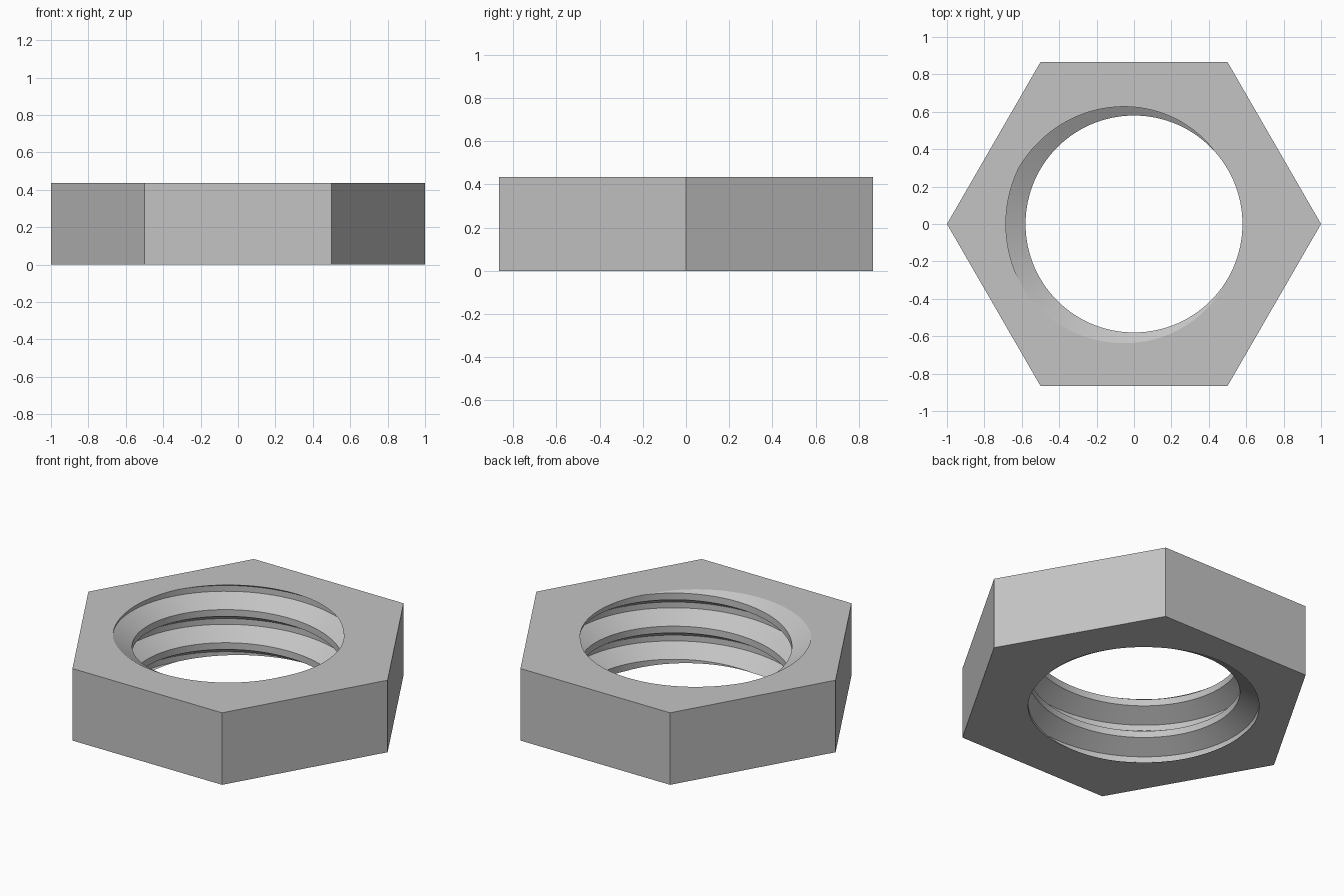
import bpy, bmesh, math

cube = bpy.data.objects.get("Cube")
if cube:
    bpy.data.objects.remove(cube, do_unlink=True)

HEIGHT, PITCH, SEGMENTS = 0.435, 0.2, 120
MINOR, MAJOR = 0.58, 0.685
# Thread profile over one pitch: (phase in degrees, radius), going upward
PROFILE = [(329, MINOR), (217, MAJOR), (154, MAJOR), (42, MINOR)]

bm = bmesh.new()

# Helical thread surface, longer than the nut at both ends
columns = []
for i in range(SEGMENTS):
    deg = 360 * i / SEGMENTS
    a = math.radians(deg)
    columns.append([
        bm.verts.new((r * math.cos(a), r * math.sin(a),
                      HEIGHT + PITCH * (turn + (deg - phase) / 360)))
        for turn in range(-4, 3) for phase, r in PROFILE])
for i, col in enumerate(columns):
    # The last column joins the first one a full pitch higher
    nxt = columns[i + 1] if i + 1 < SEGMENTS else columns[0][len(PROFILE):]
    for k in range(min(len(col), len(nxt)) - 1):
        bm.faces.new((col[k], nxt[k], nxt[k + 1], col[k + 1]))

# Trim the thread flush with the bottom and top faces
for level, direction in ((0, -1), (HEIGHT, 1)):
    bmesh.ops.bisect_plane(bm, geom=bm.verts[:] + bm.edges[:] + bm.faces[:],
                           dist=1e-6, plane_co=(0, 0, level),
                           plane_no=(0, 0, direction), clear_outer=True)
bmesh.ops.remove_doubles(bm, verts=bm.verts[:], dist=1e-5)

# Six outer walls
rings = [[bm.verts.new((math.cos(math.radians(60 * i)),
                        math.sin(math.radians(60 * i)), z)) for i in range(6)]
         for z in (0, HEIGHT)]
for i in range(6):
    j = (i + 1) % 6
    bm.faces.new((rings[0][i], rings[0][j], rings[1][j], rings[1][i]))

# Flat bottom and top faces around the hole
for level in (0, HEIGHT):
    rim = [e for e in bm.edges if e.is_boundary
           and all(abs(v.co.z - level) < 1e-4 for v in e.verts)]
    bmesh.ops.triangle_fill(bm, edges=rim, use_beauty=True, normal=(0, 0, 1))
bmesh.ops.recalc_face_normals(bm, faces=bm.faces[:])

mesh = bpy.data.meshes.new("hex_nut")
bm.to_mesh(mesh)
bm.free()
nut = bpy.data.objects.new("hex_nut", mesh)
bpy.context.collection.objects.link(nut)

# Plain grey metal
grey = bpy.data.materials.new("grey_metal")
grey.use_nodes = True
colour = (0.55, 0.55, 0.55, 1)
grey.diffuse_color = colour
grey.node_tree.nodes["Principled BSDF"].inputs["Base Color"].default_value = colour
mesh.materials.append(grey)

# Smooth thread, crisp edges
bpy.ops.object.select_all(action="DESELECT")
nut.select_set(True)
bpy.context.view_layer.objects.active = nut
bpy.ops.object.shade_smooth_by_angle(angle=math.radians(20))
